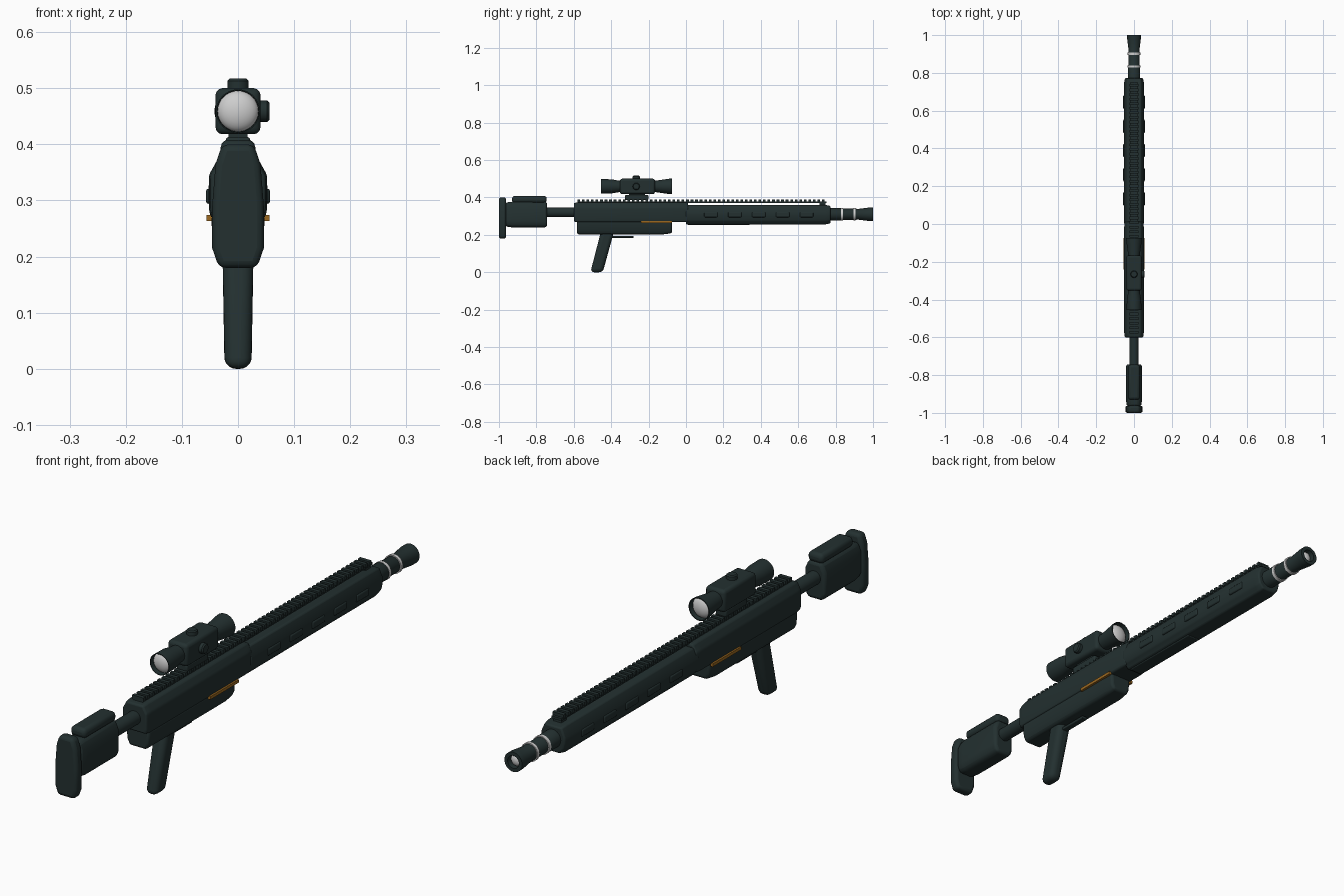
import bpy, bmesh, math
from mathutils import Vector

cube = bpy.data.objects.get("Cube")
if cube:
    bpy.data.objects.remove(cube, do_unlink=True)


def material(name, rgb):
    m = bpy.data.materials.new(name)
    m.use_nodes = True
    m.diffuse_color = (*rgb, 1)
    m.node_tree.nodes["Principled BSDF"].inputs["Base Color"].default_value = (*rgb, 1)
    return m


DARK = material("dark green grey", (0.017, 0.03, 0.03))
SILVER = material("silver", (0.62, 0.62, 0.62))
BRASS = material("brass", (0.33, 0.14, 0.015))


def finish(name, bm, mat, bevel=0, segments=3):
    bmesh.ops.recalc_face_normals(bm, faces=bm.faces)
    mesh = bpy.data.meshes.new(name)
    bm.to_mesh(mesh)
    bm.free()
    ob = bpy.data.objects.new(name, mesh)
    bpy.context.collection.objects.link(ob)
    mesh.materials.append(mat)
    if bevel:
        mod = ob.modifiers.new("Bevel", "BEVEL")
        mod.width, mod.segments = bevel, segments
        mod.limit_method = "ANGLE"
        mod.angle_limit = math.radians(25)
    bpy.ops.object.select_all(action="DESELECT")
    ob.select_set(True)
    bpy.context.view_layer.objects.active = ob
    bpy.ops.object.shade_smooth_by_angle(angle=math.radians(35))
    return ob


def loft(name, rings, mat=DARK, bevel=0, segments=3):
    """Skin a list of point rings and cap both ends."""
    bm = bmesh.new()
    loops = [[bm.verts.new(p) for p in ring] for ring in rings]
    n = len(loops[0])
    for a, b in zip(loops, loops[1:]):
        for i in range(n):
            j = (i + 1) % n
            bm.faces.new((a[i], a[j], b[j], b[i]))
    bm.faces.new(loops[0])
    bm.faces.new(loops[-1])
    return finish(name, bm, mat, bevel, segments)


def prism(name, half, stations, bevel=0, mat=DARK, mid=0.31):
    """Mirror a half section (x, z) and run it along y; stations are (y, scale)."""
    section = half + [(-x, z) for x, z in reversed(half)]
    rings = [[(x * s, y, mid + (z - mid) * s) for x, z in section] for y, s in stations]
    return loft(name, rings, mat, bevel)


def box(name, x, y, z, bevel=0, mat=DARK):
    rings = [[(x[0], b, c), (x[1], b, c), (x[1], b, d), (x[0], b, d)]
             for b in y for c, d in [z]]
    return loft(name, rings, mat, bevel)


def lathe(name, profile, centre, mat=DARK, axis="Y", sides=32):
    """Revolve (radius, distance) points around an axis through centre."""
    bm = bmesh.new()
    verts = []
    for r, t in profile:
        p = {"Y": (r, t, 0), "Z": (r, 0, t), "X": (t, r, 0)}[axis]
        verts.append(bm.verts.new(Vector(p) + Vector(centre)))
    edges = [bm.edges.new(pair) for pair in zip(verts, verts[1:])]
    direction = {"X": (1, 0, 0), "Y": (0, 1, 0), "Z": (0, 0, 1)}[axis]
    bmesh.ops.spin(bm, geom=verts + edges, cent=centre, axis=direction,
                   angle=math.tau, steps=sides, use_merge=True)
    bmesh.ops.remove_doubles(bm, verts=bm.verts, dist=0.00005)
    return finish(name, bm, mat)


def dome(name, radius, start, depth, z):
    steps = [i * math.pi / 16 for i in range(9)]
    profile = [(radius * math.cos(a), start + depth * math.sin(a)) for a in steps]
    lathe(name, profile, (0, 0, z), SILVER)


# Stock
prism("butt_pad", [(0.034, 0.18), (0.046, 0.215), (0.046, 0.29), (0.04, 0.365), (0.028, 0.4)],
      [(-1, 1), (-0.962, 1)], 0.012)
prism("stock_body", [(0.03, 0.24), (0.042, 0.262), (0.042, 0.345), (0.028, 0.377)],
      [(-0.966, 0.93), (-0.93, 1), (-0.743, 1)], 0.014)
box("cheek_rest", (-0.031, 0.031), (-0.93, -0.745), (0.372, 0.408), 0.014)
lathe("stock_tube", [(0, -0.76), (0.025, -0.76), (0.025, -0.59), (0, -0.59)], (0, 0, 0.32))

# Receiver
prism("upper_receiver", [(0.048, 0.268), (0.052, 0.285), (0.052, 0.345), (0.036, 0.374)],
      [(-0.6, 0.94), (-0.575, 1), (-0.02, 1), (0.012, 0.96)], 0.006)
lower = [(0.034, 0.203), (0.045, 0.225), (0.048, 0.275)]
prism("lower_receiver", lower, [(-0.582, 1), (-0.12, 1), (-0.075, 0.92)], 0.009, mid=0.275)
for name, side in (("left", 1), ("right", -1)):
    x = sorted((side * 0.046, side * 0.056))
    box(name + "_brass_strip", x, (-0.24, -0.075), (0.263, 0.274), mat=BRASS)

# Grip and trigger bar
grip = []
for y, z, w, d in ((-0.478, 0, 0.024, 0.033), (-0.418, 0.225, 0.028, 0.035)):
    grip.append([(-w, y - d, z), (w, y - d, z), (w, y + d, z), (-w, y + d, z)])
loft("grip", grip, bevel=0.02, segments=5)
box("trigger_bar", (-0.012, 0.012), (-0.43, -0.28), (0.184, 0.194), 0.003)

# Handguard with raised slot plates
prism("handguard", [(0.03, 0.256), (0.047, 0.275), (0.053, 0.3), (0.053, 0.325), (0.038, 0.36)],
      [(0, 1), (0.745, 1), (0.772, 0.9)], 0.005)
box("handguard_lower_panel", (-0.026, 0.026), (0.01, 0.34), (0.252, 0.262), 0.003)
for i in range(5):
    y = 0.645 - i * 0.128
    for name, side in (("left", 1), ("right", -1)):
        x = sorted((side * 0.045, side * 0.057))
        box(f"{name}_slot_{i + 1}", x, (y - 0.036, y + 0.036), (0.294, 0.321), 0.005)

# Top rail with teeth
box("rail_base", (-0.02, 0.02), (-0.58, 0.75), (0.37, 0.379))
box("rail_foot", (-0.016, 0.016), (0.715, 0.745), (0.35, 0.372))
pitch = 0.0242
for i in range(55):
    y = -0.58 + i * pitch
    box(f"rail_tooth_{i + 1}", (-0.023, 0.023), (y, y + pitch * 0.58), (0.376, 0.39))

# Barrel and muzzle
lathe("barrel", [(0, 0.74), (0.033, 0.74), (0.033, 0.83), (0.03, 0.835), (0.03, 0.91),
                 (0.028, 0.915), (0.036, 0.98), (0.036, 1), (0.023, 1), (0.022, 0.975),
                 (0, 0.975)], (0, 0, 0.31))
for i, y in enumerate((0.828, 0.895)):
    lathe(f"barrel_ring_{i + 1}", [(0.025, y), (0.034, y), (0.034, y + 0.012), (0.025, y + 0.012)],
          (0, 0, 0.31), SILVER)
dome("muzzle_bore", 0.0225, 0.977, 0.015, 0.31)

# Scope
Z = 0.459
lathe("scope_tube", [(0, -0.43), (0.036, -0.43), (0.037, -0.455), (0.039, -0.455), (0.038, -0.4),
                     (0.031, -0.36), (0.031, -0.16), (0.041, -0.09), (0.042, -0.075),
                     (0.039, -0.075), (0.038, -0.1), (0, -0.1)], (0, 0, Z))
dome("rear_lens", 0.0368, -0.432, -0.021, Z)
dome("front_lens", 0.0385, -0.098, 0.021, Z)
box("scope_body", (-0.04, 0.04), (-0.353, -0.166), (0.418, 0.5), 0.012)
box("scope_mount", (-0.022, 0.022), (-0.326, -0.2), (0.386, 0.413), 0.006)
box("scope_neck", (-0.017, 0.017), (-0.305, -0.22), (0.405, 0.425))
lathe("top_turret", [(0, 0.49), (0.019, 0.49), (0.019, 0.513), (0.015, 0.517), (0, 0.517)],
      (0, -0.266, 0), axis="Z", sides=20)
lathe("left_turret", [(0, 0.03), (0.019, 0.03), (0.019, 0.052), (0.015, 0.056), (0, 0.056)],
      (0, -0.266, Z), axis="X", sides=20)
